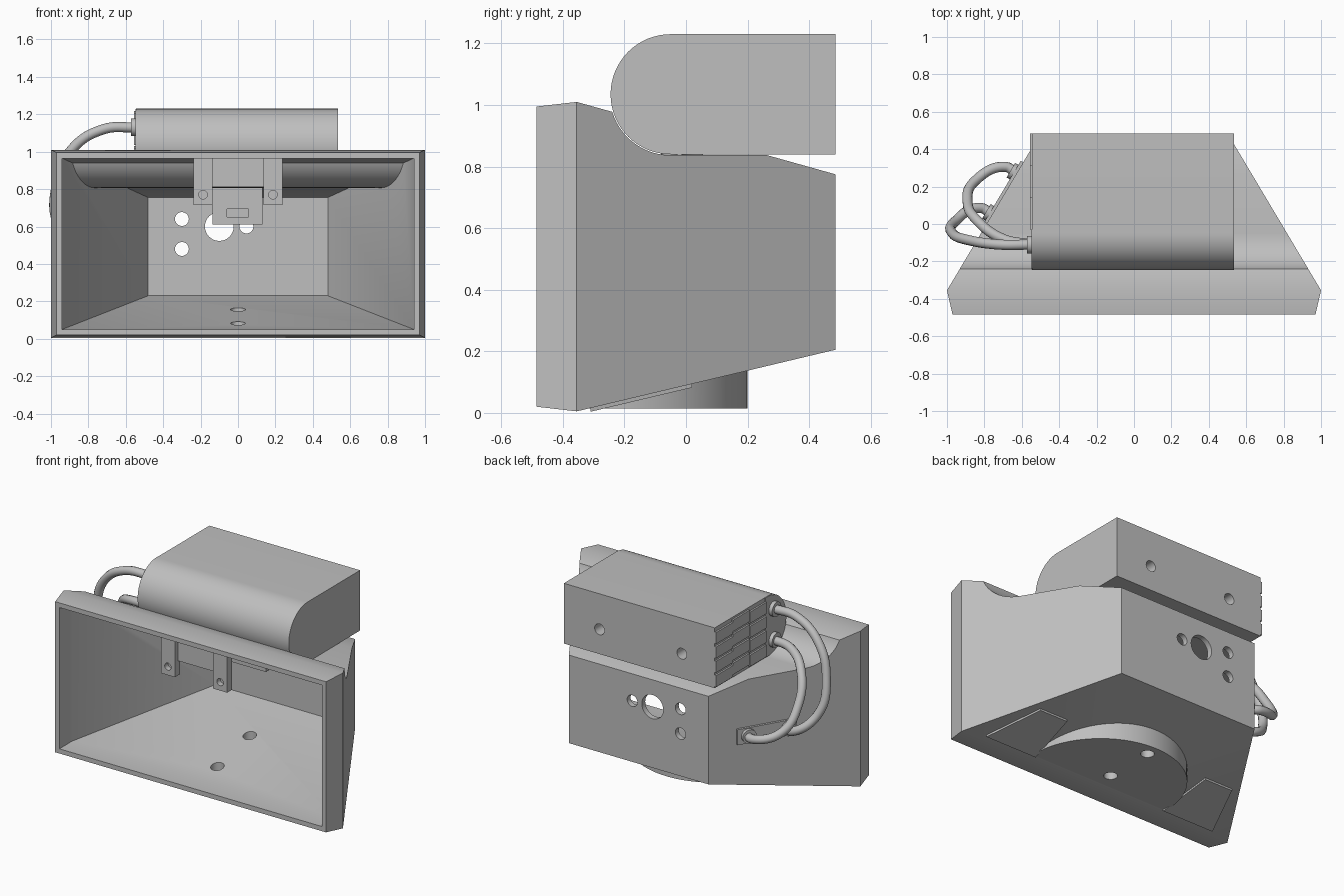
import bpy, bmesh, math
from mathutils import Vector

cube = bpy.data.objects.get("Cube")
if cube:
    bpy.data.objects.remove(cube, do_unlink=True)

grey = bpy.data.materials.new("light grey")
grey.use_nodes = True
COLOUR = (0.52, 0.52, 0.52, 1)
grey.diffuse_color = COLOUR
grey.node_tree.nodes["Principled BSDF"].inputs["Base Color"].default_value = COLOUR


def finish(bm, name):
    bmesh.ops.recalc_face_normals(bm, faces=bm.faces)
    mesh = bpy.data.meshes.new(name)
    bm.to_mesh(mesh)
    bm.free()
    mesh.materials.append(grey)
    obj = bpy.data.objects.new(name, mesh)
    bpy.context.collection.objects.link(obj)
    return obj


def loft(name, rings):
    """Closed solid through rings that share one point count."""
    bm = bmesh.new()
    loops = [[bm.verts.new(p) for p in ring] for ring in rings]
    n = len(loops[0])
    for a, b in zip(loops, loops[1:]):
        for i in range(n):
            bm.faces.new((a[i], a[(i + 1) % n], b[(i + 1) % n], b[i]))
    bm.faces.new(loops[0])
    bm.faces.new(loops[-1])
    return finish(bm, name)


def funnel(name, sections):
    """Rectangular sections given as y, half width, bottom, top."""
    return loft(name, [[(-w, y, lo), (w, y, lo), (w, y, hi), (-w, y, hi)]
                       for y, w, lo, hi in sections])


def box(name, lo, hi):
    return funnel_box(name, lo, hi)


def funnel_box(name, lo, hi):
    ring = lambda y: [(lo[0], y, lo[2]), (hi[0], y, lo[2]), (hi[0], y, hi[2]), (lo[0], y, hi[2])]
    return loft(name, [ring(lo[1]), ring(hi[1])])


def rounded_bar(name, x0, x1, radius, back):
    """Bar along x with a half-round front."""
    arc = [(-0.05 - radius * math.sin(t), 1.035 + radius * math.cos(t))
           for t in (math.pi * i / 32 for i in range(33))]
    outline = [(back, 1.035 + radius)] + arc + [(back, 1.035 - radius)]
    return loft(name, [[(x, y, z) for y, z in outline] for x in (x0, x1)])


def rod(name, start, end, radius, sides=32):
    start, end = Vector(start), Vector(end)
    turn = (end - start).to_track_quat('Z', 'Y')
    circle = [turn @ Vector((radius * math.cos(a), radius * math.sin(a), 0))
              for a in (math.tau * i / sides for i in range(sides))]
    return loft(name, [[p + c for c in circle] for p in (start, end)])


def boolean(obj, cutters, operation='DIFFERENCE'):
    bpy.context.view_layer.objects.active = obj
    for cutter in cutters:
        cutter.hide_render = True
        mod = obj.modifiers.new("cut", 'BOOLEAN')
        mod.operation, mod.solver, mod.object = operation, 'EXACT', cutter
        bpy.ops.object.modifier_apply(modifier=mod.name)
        bpy.data.objects.remove(cutter, do_unlink=True)


def floor_z(y):
    return 0.005 + 0.238 * (y + 0.355)


def side_point(y, z, out=0.0):
    """Point on the right sloping side, pushed outwards."""
    return Vector((-(1 - 0.595 * (y + 0.355)) - 0.86 * out, y + 0.51 * out, z))


# Hollow shell with a cradle across its top
shell = funnel("shell", [(-0.485, 0.97, 0.02, 0.995), (-0.355, 1.0, 0.005, 1.01),
                         (0.485, 0.50, 0.205, 0.775)])
cavity = funnel("cavity", [(-0.6, 0.94, 0.05, 0.965), (-0.355, 0.94, 0.05, 0.965),
                           (0.45, 0.48, 0.23, 0.755)])
boolean(cavity, [rounded_bar("cradle_wall", -1.2, 1.2, 0.228, 0.8)])
boolean(shell, [cavity, rounded_bar("cradle", -1.2, 1.2, 0.198, 0.8)])

# Openings in the back wall
boolean(shell, [rod("back_hole", (x, 0.3, z), (x, 0.6, z), r)
                for x, z, r in ((-0.3, 0.64, 0.037), (-0.3, 0.48, 0.037),
                                (-0.1, 0.6, 0.077), (0.045, 0.6, 0.037))])

# Round foot trimmed along the sloping floor
foot = rod("foot", (0, -0.3, 0.015), (0, -0.3, 0.3), 0.5, 96)
bm = bmesh.new()
bm.from_mesh(foot.data)
cut = bmesh.ops.bisect_plane(bm, geom=bm.verts[:] + bm.edges[:] + bm.faces[:],
                             plane_co=(0, 0, floor_z(0) + 0.02),
                             plane_no=(0, -0.238, 1), clear_outer=True)
edges = [e for e in cut["geom_cut"] if isinstance(e, bmesh.types.BMEdge)]
bmesh.ops.contextual_create(bm, geom=edges)
bmesh.ops.recalc_face_normals(bm, faces=bm.faces)
bm.to_mesh(foot.data)
bm.free()
for body in (shell, foot):
    boolean(body, [rod("floor_hole", (0, y, -0.1), (0, y, 0.3), 0.04) for y in (-0.21, 0.12)])

# Thin pads under the floor
for side, label in ((1, "left"), (-1, "right")):
    outline = ((0.85, -0.31), (0.48, -0.31), (0.52, 0.02), (0.72, 0.02))
    loft(label + "_pad", [[(side * x, y, floor_z(y) + d) for x, y in outline]
                          for d in (-0.012, 0.01)])

# Top case with two blind holes at the back
case = rounded_bar("top_case", -0.545, 0.535, 0.195, 0.485)
boolean(case, [rod("case_hole", (x, 0.35, 1.0), (x, 0.6, 1.0), 0.035) for x in (0.28, -0.31)])

# Staggered slats and the rounded end plate of the case
rounded_bar("end_plate", -0.549, -0.54, 0.193, -0.03)
for row in range(4):
    for col in range(3):
        y, z = -0.03 + col * 0.172, 0.85 + row * 0.093 + (col % 2) * 0.014
        box("end_slat", (-0.556, y, z), (-0.54, y + 0.171, z + 0.074))

# Hanging tabs behind the rim
for side, label in ((1, "left"), (-1, "right")):
    x = side * 0.187
    tab = box(label + "_tab", (x - 0.05, -0.45, 0.715), (x + 0.05, -0.40, 0.975))
    boolean(tab, [rod("tab_hole", (x, -0.5, 0.77), (x, -0.415, 0.77), 0.023)])
box("tab_bridge", (-0.137, -0.42, 0.81), (0.137, -0.40, 0.975))

# Slotted plate under the cradle
plate = box("centre_plate", (-0.135, 0.10, 0.61), (0.13, 0.13, 0.83))
boolean(plate, [box("plate_slot", (-0.06, 0.0, 0.65), (0.055, 0.115, 0.695))])

# Cable entry plate on the right side
loft("entry_plate", [[side_point(y, z, out) for y, z in
                      ((0.0, 0.43), (0.33, 0.43), (0.33, 0.53), (0.0, 0.53))]
                     for out in (-0.01, 0.015)])

# Cables with their collars
paths = {
    "upper": (1.13, 0.05, [(-0.72, -0.11, 1.12), (-0.89, -0.085, 1.01),
                           (-0.97, -0.05, 0.82), (-0.96, 0.01, 0.61)]),
    "lower": (0.93, 0.27, [(-0.70, -0.08, 0.92), (-0.84, 0.02, 0.84),
                           (-0.89, 0.12, 0.69), (-0.85, 0.23, 0.54)]),
}
for label, (z, y, middle) in paths.items():
    points = [(-0.54, -0.11, z)] + middle + [side_point(y, 0.48, 0.07), side_point(y, 0.48)]
    curve = bpy.data.curves.new(label + "_cable", 'CURVE')
    curve.dimensions, curve.bevel_depth, curve.bevel_resolution = '3D', 0.027, 4
    spline = curve.splines.new('BEZIER')
    spline.bezier_points.add(len(points) - 1)
    for bp, p in zip(spline.bezier_points, points):
        bp.co = p
        bp.handle_left_type = bp.handle_right_type = 'AUTO'
    spline.resolution_u = 10
    curve.materials.append(grey)
    bpy.context.collection.objects.link(bpy.data.objects.new(label + "_cable", curve))
    rod(label + "_case_collar", (-0.54, -0.11, z), (-0.573, -0.11, z), 0.047)
    rod(label + "_side_collar", side_point(y, 0.48), side_point(y, 0.48, 0.035), 0.045)

# Smooth the round parts, keep the edges sharp
bpy.ops.object.select_all(action='DESELECT')
for obj in bpy.context.scene.objects:
    if obj.type == 'MESH':
        obj.select_set(True)
        bpy.context.view_layer.objects.active = obj
bpy.ops.object.shade_smooth_by_angle(angle=math.radians(30))
for curve in bpy.data.curves:
    for spline in curve.splines:
        spline.use_smooth = True
